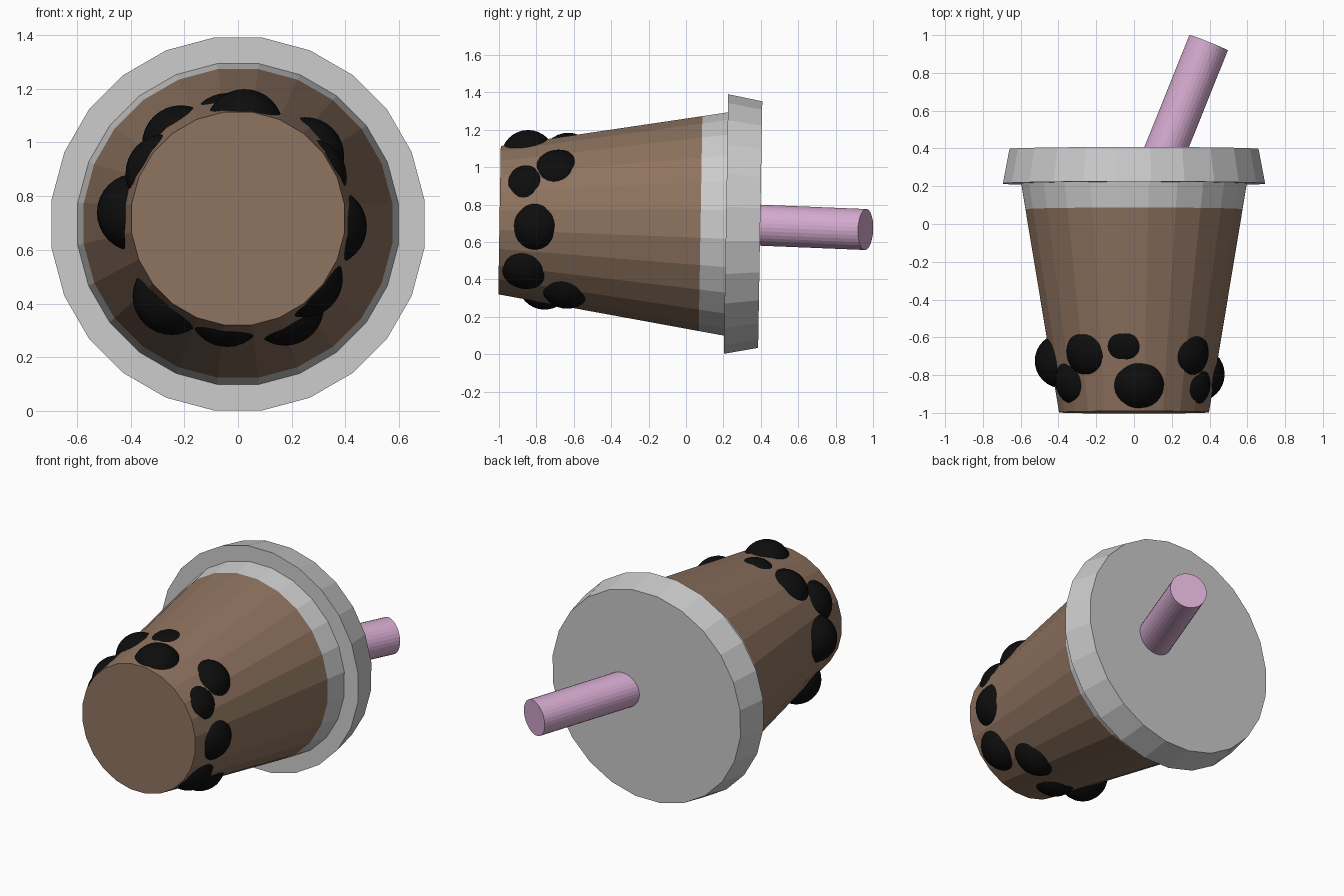
import bpy, bmesh, math
from mathutils import Vector, Matrix

if "Cube" in bpy.data.objects:
    bpy.data.objects.remove(bpy.data.objects["Cube"])

SIDES = 24
BASE = Vector((0, -0.997, 0.717))
AXIS = Vector((0, 1, -0.017)).normalized()
UP = Vector((0, 0.017, 1)).normalized()
SIDE = Vector((1, 0, 0))


def material(name, rgb):
    m = bpy.data.materials.new(name)
    m.diffuse_color = (*rgb, 1)
    m.use_nodes = True
    m.node_tree.nodes["Principled BSDF"].inputs["Base Color"].default_value = m.diffuse_color
    return m


brown = material("milk_tea", (0.27, 0.17, 0.115))
black = material("dark_pearl", (0.004, 0.004, 0.004))
pink = material("pink", (0.66, 0.4, 0.62))


def finish(name, bm, mat=None):
    me = bpy.data.meshes.new(name)
    bm.to_mesh(me)
    bm.free()
    ob = bpy.data.objects.new(name, me)
    bpy.context.collection.objects.link(ob)
    if mat:
        me.materials.append(mat)
    return ob


def frustum(name, start, end, r1, r2, sides, mat=None):
    """Capped cone section running from start to end."""
    d = end - start
    z = d.normalized()
    x = (SIDE - z * SIDE.dot(z)).normalized()
    y = z.cross(x)
    rot = Matrix((x, y, z)).transposed().to_4x4()
    spin = Matrix.Rotation(math.pi / sides, 4, 'Z')
    bm = bmesh.new()
    bmesh.ops.create_cone(bm, cap_ends=True, segments=sides, radius1=r1,
                          radius2=r2, depth=d.length,
                          matrix=Matrix.Translation((start + end) / 2) @ rot @ spin)
    return finish(name, bm, mat)


def along(t):
    return BASE + AXIS * t


def cup_radius(t):
    return 0.4 + 0.167 * t


# Cup lying on its side: tea-filled body, clear rim band, lid
frustum("cup_body", along(0), along(1.075), cup_radius(0), cup_radius(1.075), SIDES, brown)
frustum("cup_rim", along(1.075), along(1.23), cup_radius(1.075), cup_radius(1.23), SIDES)
frustum("lid", along(1.211), along(1.394), 0.7, 0.665, SIDES)

# Slanted straw through the lid
frustum("straw", Vector((0.13, 0.30, 0.694)), Vector((0.395, 0.96, 0.667)), 0.11, 0.11, 32, pink)

# Pearls poking through the wall: angle round the cup, y, visible half size
PEARL_R = 0.145
pearls = [(86, -0.85, 0.118), (97, -0.635, 0.065), (127, -0.68, 0.105),
          (148, -0.83, 0.1), (176, -0.725, 0.13), (-131, -0.75, 0.13),
          (-97, -0.75, 0.095), (-61.5, -0.63, 0.11), (-42, -0.85, 0.11),
          (-4.5, -0.795, 0.107), (31, -0.85, 0.08), (43.5, -0.685, 0.098)]
for i, (deg, y, size) in enumerate(pearls):
    t = y - BASE.y
    r = cup_radius(t) - math.sqrt(PEARL_R ** 2 - size ** 2)
    a = math.radians(deg)
    pos = along(t) + (SIDE * math.cos(a) + UP * math.sin(a)) * r
    bm = bmesh.new()
    bmesh.ops.create_uvsphere(bm, u_segments=32, v_segments=16, radius=PEARL_R,
                              matrix=Matrix.Translation(pos))
    for f in bm.faces:
        f.smooth = True
    finish(f"pearl_{i + 1}", bm, black)
